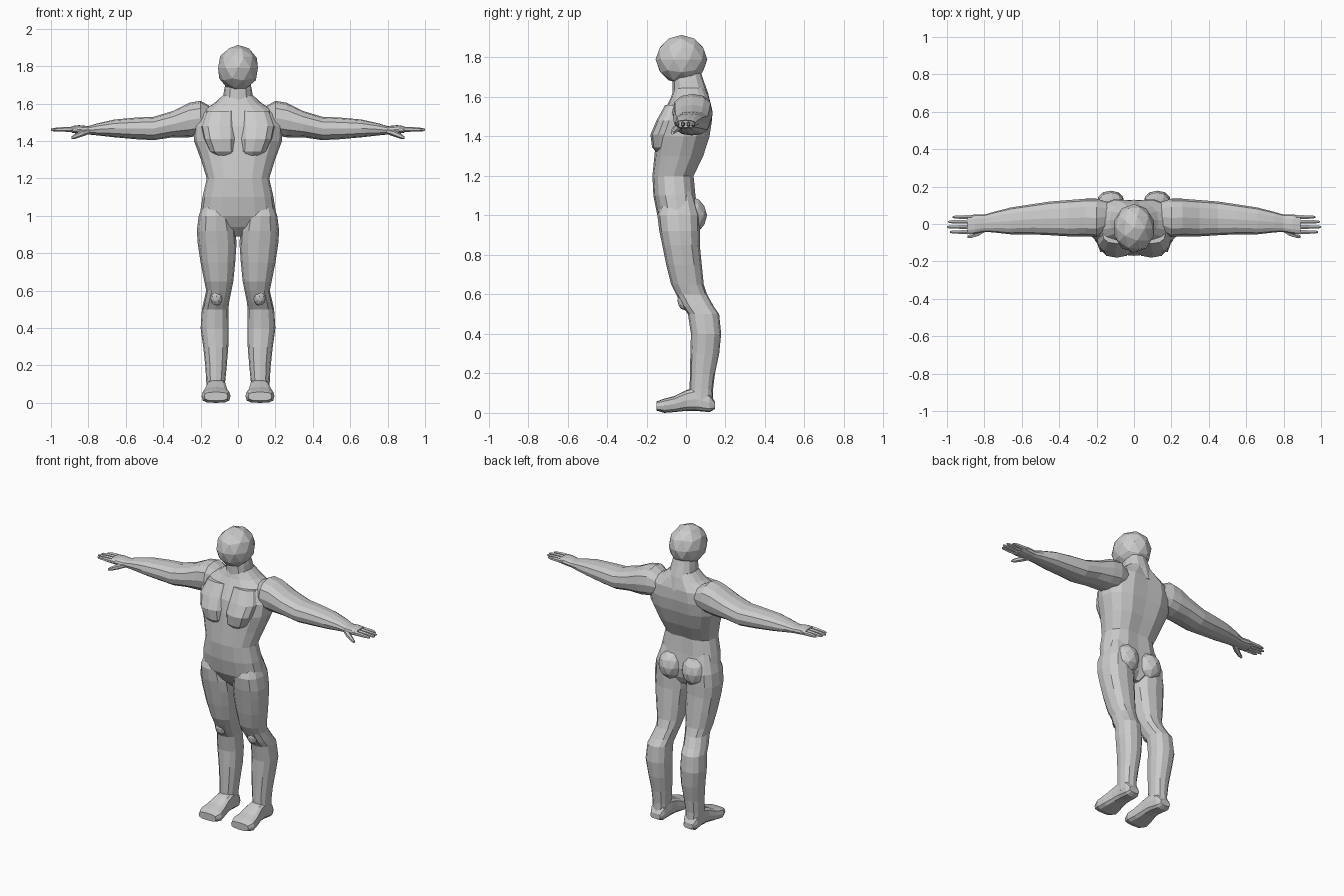
import bpy, bmesh
from math import cos, sin, pi
from mathutils import Matrix, Vector

AXES = {'x': lambda t, a, b: (t, a, b),
        'y': lambda t, a, b: (a, t, b),
        'z': lambda t, a, b: (a, b, t)}


def finish(name, bm, mirror):
    bmesh.ops.recalc_face_normals(bm, faces=bm.faces)
    me = bpy.data.meshes.new(name)
    bm.to_mesh(me)
    bm.free()
    ob = bpy.data.objects.new(name, me)
    bpy.context.collection.objects.link(ob)
    if mirror:
        m = ob.modifiers.new("Mirror", 'MIRROR')
        m.use_axis = (True, False, False)
        m.use_mirror_merge = False
    return ob


def loft(name, axis, rings, n=12, e=2.4, mirror=True, groove=0.0):
    """Skin rounded-box rings (t, a0, a1, b0, b1) along an axis."""
    bm = bmesh.new()
    place, loops = AXES[axis], []
    for t, a0, a1, b0, b1 in rings:
        loop = []
        for i in range(n):
            ang = 2 * pi * i / n + pi / 2
            c, s = cos(ang), sin(ang)
            u = abs(c) ** (2 / e) * (1 if c > 0 else -1)
            v = abs(s) ** (2 / e) * (1 if s > 0 else -1)
            b = (b0 + b1) / 2 + v * (b1 - b0) / 2 - (groove if i == 0 else 0)
            loop.append(bm.verts.new(place(t, (a0 + a1) / 2 + u * (a1 - a0) / 2, b)))
        loops.append(loop)
    for p, q in zip(loops, loops[1:]):
        for i in range(n):
            j = (i + 1) % n
            bm.faces.new((p[i], p[j], q[j], q[i]))
    bm.faces.new(loops[0])
    bm.faces.new(loops[-1])
    return finish(name, bm, mirror)


def ball(name, centre, radii, mirror=True):
    bm = bmesh.new()
    mat = Matrix.Translation(Vector(centre)) @ Matrix.Diagonal((*radii, 1))
    bmesh.ops.create_icosphere(bm, subdivisions=2, radius=1, matrix=mat)
    return finish(name, bm, mirror)


# Head and neck
ball("head", (0, -0.023, 1.79), (0.112, 0.131, 0.124), mirror=False)
loft("neck", 'z', [(1.54, -.09, .09, -.08, .13), (1.62, -.082, .082, -.068, .112),
                   (1.68, -.073, .073, -.068, .09), (1.74, -.06, .06, -.06, .07)],
     mirror=False)

# Torso with a shallow spine groove
torso = [(.89, .035, -.06, .03), (.94, .11, -.11, .06), (1.0, .205, -.145, .07),
         (1.1, .19, -.165, .055), (1.2, .167, -.17, .045), (1.3, .198, -.16, .095),
         (1.4, .235, -.15, .128), (1.48, .24, -.135, .14), (1.55, .215, -.10, .137),
         (1.6, .13, -.075, .12), (1.645, .08, -.06, .10)]
loft("torso", 'z', [(z, -h, h, f, b) for z, h, f, b in torso],
     n=16, mirror=False, groove=0.012)

# Chest muscles and buttocks
loft("chest_muscle", 'z', [(1.32, .025, .12, -.15, 0), (1.345, .006, .155, -.172, .01),
                           (1.41, .002, .185, -.18, .02), (1.48, .002, .20, -.15, .03),
                           (1.56, .01, .17, -.105, .03)], e=2.7)
ball("buttock", (.085, .022, 1.0), (.083, .085, .095))

# Legs
loft("leg", 'z', [(1.12, .06, .17, -.10, .03), (1.0, .03, .21, -.145, .07),
                  (.92, .012, .22, -.135, .07), (.85, .008, .215, -.12, .07),
                  (.75, .015, .20, -.10, .08), (.65, .025, .18, -.075, .09),
                  (.60, .035, .17, -.05, .107), (.54, .047, .184, -.018, .14),
                  (.50, .052, .193, .01, .168), (.40, .05, .20, .025, .178),
                  (.30, .052, .186, .022, .168), (.20, .06, .175, .02, .147),
                  (.12, .068, .17, .018, .137), (.05, .072, .168, .01, .138)])
ball("kneecap", (.115, -.008, .57), (.036, .036, .05))

# Feet
loft("foot", 'y', [(.147, .085, .155, .02, .055), (.12, .07, .168, .004, .10),
                   (.05, .063, .168, .01, .13), (0, .06, .172, .01, .115),
                   (-.06, .05, .186, .004, .085), (-.11, .04, .195, 0, .072),
                   (-.15, .055, .18, .012, .058)], e=3.2)

# Arms and palms
loft("arm", 'x', [(.13, -.03, .115, 1.46, 1.575), (.20, -.07, .135, 1.43, 1.615),
                  (.26, -.066, .135, 1.42, 1.605), (.35, -.066, .128, 1.42, 1.56),
                  (.45, -.06, .12, 1.405, 1.53), (.55, -.055, .105, 1.41, 1.525),
                  (.66, -.055, .088, 1.42, 1.515), (.75, -.045, .065, 1.43, 1.495),
                  (.80, -.042, .05, 1.435, 1.48), (.85, -.052, .05, 1.438, 1.485),
                  (.89, -.055, .048, 1.445, 1.48)])

# Fingers and thumb
for i, (y, tip) in enumerate([(-.043, .985), (-.016, 1.0), (.012, .995), (.037, .97)]):
    loft(f"finger_{i + 1}", 'x', [(.86, y - .012, y + .012, 1.447, 1.477),
                                  (.93, y - .011, y + .011, 1.45, 1.475),
                                  (tip - .012, y - .009, y + .009, 1.452, 1.47),
                                  (tip, y - .004, y + .004, 1.456, 1.466)], n=6, e=2)
loft("thumb", 'x', [(.79, -.04, 0, 1.44, 1.47), (.83, -.066, -.025, 1.425, 1.46),
                    (.87, -.076, -.05, 1.412, 1.44), (.89, -.077, -.06, 1.41, 1.425)],
     n=6, e=2)
